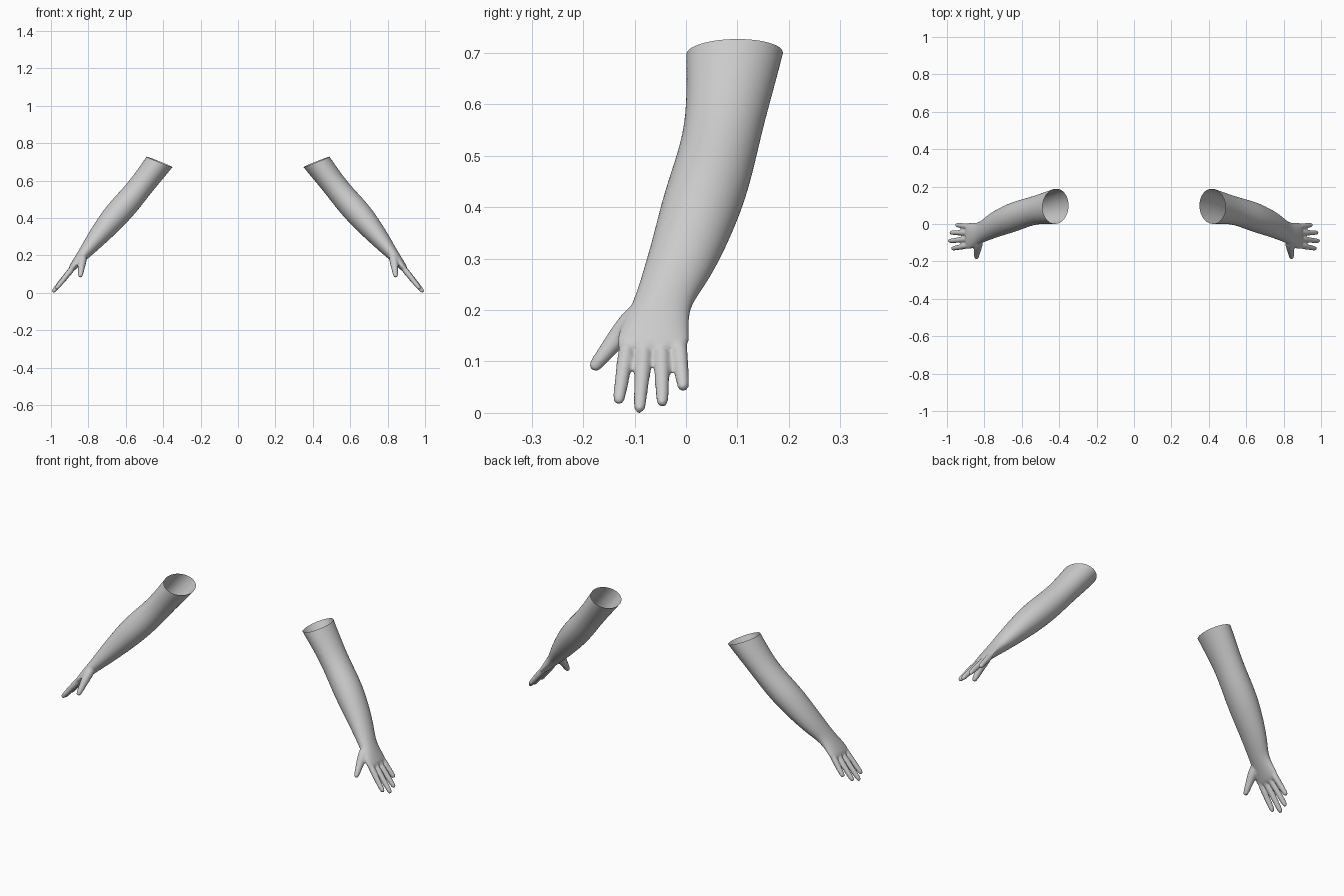
import bpy, bmesh, math
from mathutils import Vector

if "Cube" in bpy.data.objects:
    bpy.data.objects.remove(bpy.data.objects["Cube"])

skin = bpy.data.materials.new("light_grey")
skin.diffuse_color = (0.6, 0.6, 0.6, 1)
skin.use_nodes = True
skin.node_tree.nodes["Principled BSDF"].inputs["Base Color"].default_value = skin.diffuse_color
SIDES = 12
FIT = 1.045  # makes up for the shrink of subdivision


def loft(bm, rings, level=False):
    """Closed tube through rings of (centre, half thickness, half width)."""
    loops = []
    for i, (c, a, b) in enumerate(rings):
        t = rings[min(i + 1, len(rings) - 1)][0] - rings[max(i - 1, 0)][0]
        if level:
            t.y = 0
        t.normalize()
        u = t.cross(Vector((0, 1, 0))).normalized()
        v = t.cross(u)
        ring = []
        for k in range(SIDES):
            w = 2 * math.pi * k / SIDES
            ring.append(bm.verts.new(c + FIT * (u * a * math.cos(w) + v * b * math.sin(w))))
        loops.append(ring)
    for r, s in zip(loops, loops[1:]):
        for k in range(SIDES):
            n = (k + 1) % SIDES
            bm.faces.new((r[k], r[n], s[n], s[k]))
    bm.faces.new(loops[0][::-1])
    bm.faces.new(loops[-1])


bm = bmesh.new()

# Arm and palm: x, z, half thickness, front y, back y
arm = [(0.33, 0.82, 0.078, 0.00, 0.215), (0.42, 0.70, 0.073, 0.00, 0.190),
       (0.515, 0.575, 0.065, 0.002, 0.154), (0.58, 0.495, 0.069, -0.018, 0.136),
       (0.65, 0.418, 0.071, -0.045, 0.116), (0.72, 0.335, 0.060, -0.065, 0.082),
       (0.78, 0.262, 0.046, -0.087, 0.045), (0.818, 0.215, 0.035, -0.102, 0.010),
       (0.85, 0.178, 0.027, -0.122, 0.005), (0.878, 0.143, 0.021, -0.136, 0.006),
       (0.898, 0.118, 0.015, -0.136, 0.004)]
loft(bm, [(Vector((x, (f + k) / 2, z)), a, (k - f) / 2) for x, z, a, f, k in arm], True)

# Fingers: base y, tip (x, y, z)
for by, tip in [(-0.112, (0.975, -0.132, 0.018)), (-0.08, (0.992, -0.091, 0.001)),
                (-0.048, (0.983, -0.046, 0.013)), (-0.015, (0.952, -0.005, 0.044))]:
    base, tip = Vector((0.872, by, 0.148)), Vector(tip)
    loft(bm, [(base.lerp(tip, t), r, r) for t, r in
              [(0, 0.014), (0.3, 0.016), (0.5, 0.0145), (0.75, 0.0135), (0.93, 0.012), (1.0, 0.008)]])

# Thumb
loft(bm, [(Vector(p), r, r) for p, r in
          [((0.828, -0.08, 0.205), 0.024), ((0.834, -0.115, 0.168), 0.024),
           ((0.838, -0.145, 0.132), 0.018), ((0.841, -0.166, 0.105), 0.015),
           ((0.843, -0.179, 0.089), 0.012), ((0.843, -0.183, 0.083), 0.008)]])

bmesh.ops.recalc_face_normals(bm, faces=bm.faces)
mesh = bpy.data.meshes.new("arm_rough")
bm.to_mesh(mesh)
bm.free()
rough = bpy.data.objects.new("arm_rough", mesh)
bpy.context.collection.objects.link(rough)

# Fuse the parts into one smooth skin
sub = rough.modifiers.new("round", 'SUBSURF')
sub.levels = 2
fuse = rough.modifiers.new("fuse", 'REMESH')
fuse.mode = 'VOXEL'
fuse.voxel_size = 0.005
soft = rough.modifiers.new("soften", 'SMOOTH')
soft.factor, soft.iterations = 0.5, 6
dg = bpy.context.evaluated_depsgraph_get()
fused = bpy.data.meshes.new_from_object(rough.evaluated_get(dg))
bpy.data.objects.remove(rough)

for name, side in (("right_side_arm", 1), ("left_side_arm", -1)):
    bm = bmesh.new()
    bm.from_mesh(fused)
    # Open hollow end above the elbow
    bmesh.ops.bisect_plane(bm, geom=bm.verts[:] + bm.edges[:] + bm.faces[:],
                           plane_co=(0.42, 0.1, 0.70), plane_no=(-0.37, -0.03, 0.93),
                           clear_outer=True)
    if side < 0:
        bmesh.ops.scale(bm, vec=(-1, 1, 1), verts=bm.verts)
        bmesh.ops.reverse_faces(bm, faces=bm.faces)
    for f in bm.faces:
        f.smooth = True
        f.material_index = 0
    me = bpy.data.meshes.new(name)
    bm.to_mesh(me)
    bm.free()
    me.materials.append(skin)
    bpy.context.collection.objects.link(bpy.data.objects.new(name, me))
bpy.data.meshes.remove(fused)
